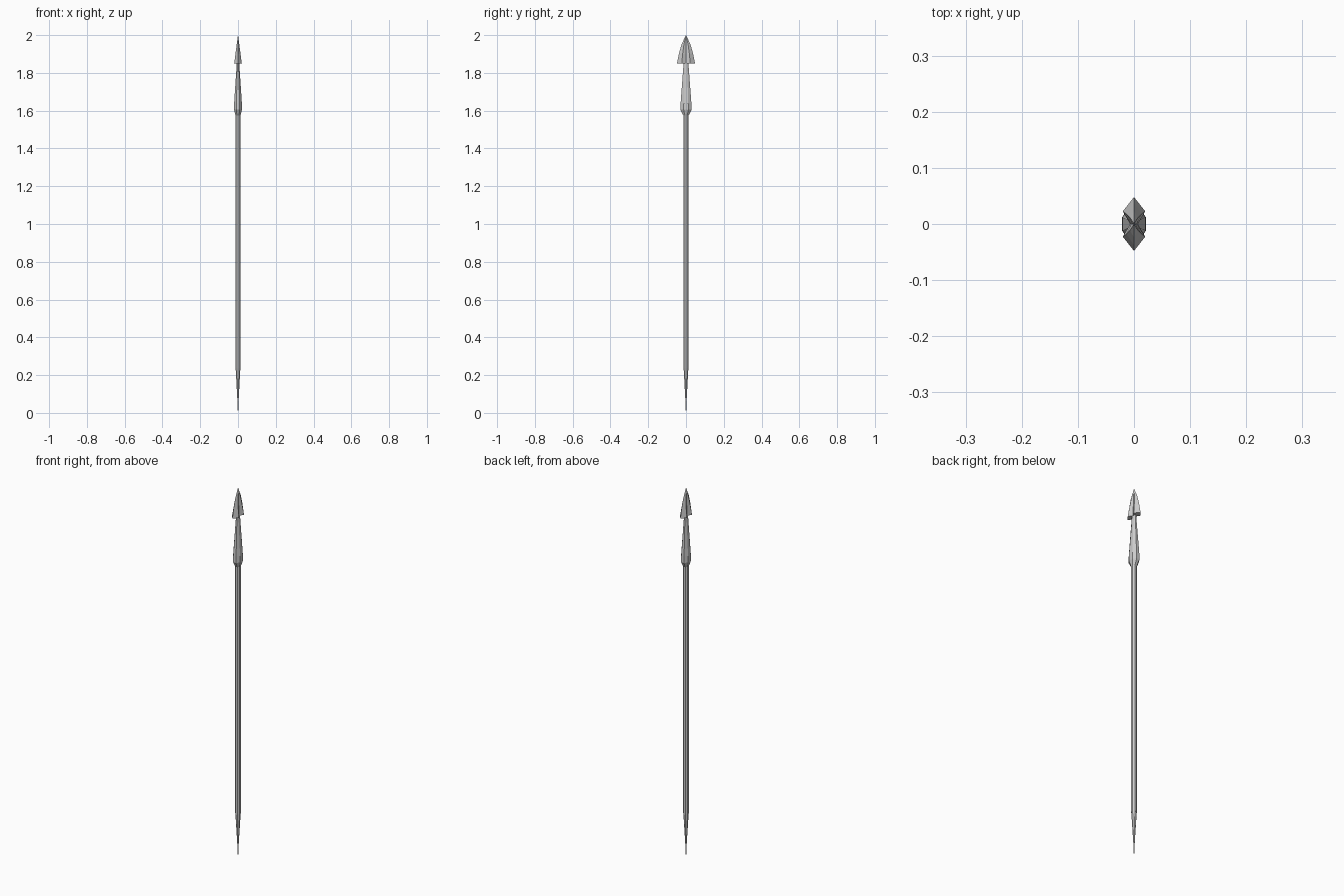
import bpy, bmesh
from math import cos, sin, pi

if "Cube" in bpy.data.objects:
    bpy.data.objects.remove(bpy.data.objects["Cube"])


def loft(name, rings):
    """Join equal-length rings of points with quads and cap both ends."""
    bm = bmesh.new()
    loops = [[bm.verts.new(p) for p in ring] for ring in rings]
    n = len(loops[0])
    for a, b in zip(loops, loops[1:]):
        for i in range(n):
            j = (i + 1) % n
            bm.faces.new((a[i], a[j], b[j], b[i]))
    bm.faces.new(loops[0][::-1])
    bm.faces.new(loops[-1])
    bmesh.ops.remove_doubles(bm, verts=bm.verts, dist=1e-5)
    bmesh.ops.recalc_face_normals(bm, faces=bm.faces)
    mesh = bpy.data.meshes.new(name)
    bm.to_mesh(mesh)
    bm.free()
    obj = bpy.data.objects.new(name, mesh)
    bpy.context.collection.objects.link(obj)
    return obj


def octagon(z, rx, ry):
    # rx and ry are half widths across the flats
    k = 1 / cos(pi / 8)
    return [(rx * k * cos(pi / 8 + i * pi / 4),
             ry * k * sin(pi / 8 + i * pi / 4), z) for i in range(8)]


def blade_ring(z, thick, half_width):
    # two ridged wings meeting in a shallow central valley
    ridge, valley = half_width * 0.47, thick * 0.35
    right = [(0, -half_width), (thick, -ridge), (valley, 0), (thick, ridge)]
    return [(x, y, z) for x, y in right] + [(-x, -y, z) for x, y in right]


# Octagonal pole
loft("shaft", [octagon(0.235, 0.0135, 0.0135), octagon(1.59, 0.0135, 0.0135)])

# Butt spike
loft("butt_spike", [octagon(z, r, r) for z, r in
                    ((0, 0.0008), (0.07, 0.0035), (0.235, 0.0125))])

# Flattened socket tapering into the neck under the head
loft("socket", [octagon(z, rx, ry) for z, rx, ry in
                ((1.575, 0.013, 0.014), (1.605, 0.021, 0.03),
                 (1.64, 0.0205, 0.0285), (1.86, 0.006, 0.012))])

# Barbed head with curved edges
loft("spear_head", [blade_ring(z, t, w) for z, t, w in
                    ((1.85, 0.02, 0.048), (1.90, 0.0135, 0.038),
                     (1.95, 0.007, 0.024), (2.0, 0.0002, 0.0005))])
